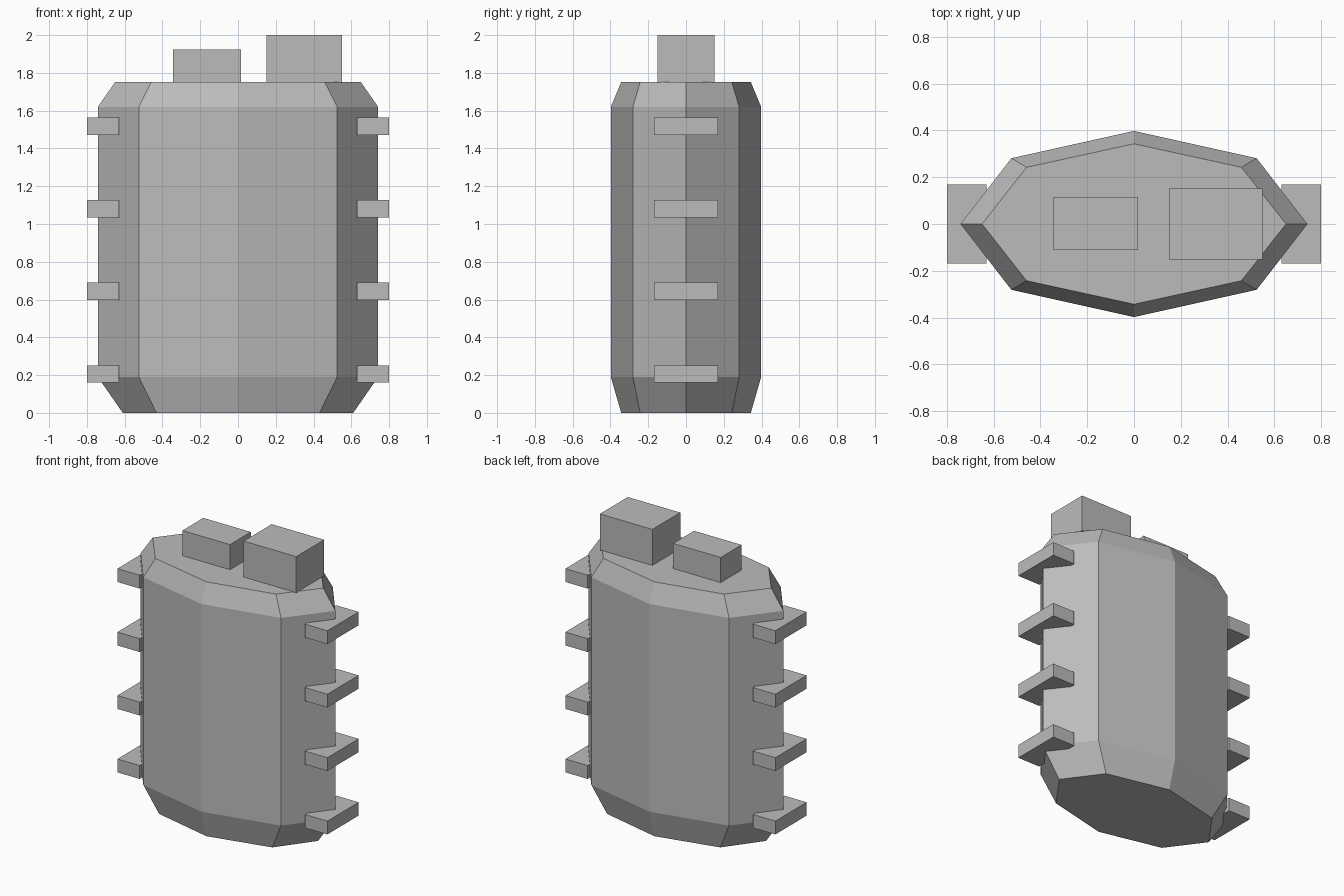
import bpy, bmesh, math

if "Cube" in bpy.data.objects:
    bpy.data.objects.remove(bpy.data.objects["Cube"])

grey = bpy.data.materials.new("plain grey")
grey.diffuse_color = (0.5, 0.5, 0.5, 1)
grey.use_nodes = True
grey.node_tree.nodes["Principled BSDF"].inputs["Base Color"].default_value = grey.diffuse_color


def add_object(name, bm):
    bmesh.ops.recalc_face_normals(bm, faces=bm.faces)
    mesh = bpy.data.meshes.new(name)
    bm.to_mesh(mesh)
    bm.free()
    mesh.materials.append(grey)
    obj = bpy.data.objects.new(name, mesh)
    bpy.context.collection.objects.link(obj)
    return obj


def box(name, x, y, z):
    """Box from (min, max) ranges."""
    bm = bmesh.new()
    bmesh.ops.create_cube(bm, size=1)
    for v in bm.verts:
        v.co = [(r[0] + r[1]) / 2 + c * (r[1] - r[0]) for r, c in zip((x, y, z), v.co)]
    return add_object(name, bm)


# Body: stretched eight-sided drum with tapered ends (z, x radius, y radius)
sections = [(0, 0.61, 0.343), (0.19, 0.742, 0.398), (1.62, 0.742, 0.398), (1.752, 0.65, 0.343)]
bm = bmesh.new()
rings = [[bm.verts.new((rx * math.cos(i * math.pi / 4), ry * math.sin(i * math.pi / 4), z))
          for i in range(8)] for z, rx, ry in sections]
for low, high in zip(rings, rings[1:]):
    for i in range(8):
        j = (i + 1) % 8
        bm.faces.new((low[i], low[j], high[j], high[i]))
bm.faces.new(rings[0])
bm.faces.new(rings[-1])
add_object("body", bm)

# Blocks on the lid
box("small_top_block", (-0.345, 0.017), (-0.112, 0.115), (1.745, 1.925))
box("large_top_block", (0.15, 0.55), (-0.152, 0.152), (1.75, 2.0))

# Four rungs up each side
for i in range(4):
    z = 0.16 + i * 0.437
    for side, x in (("left", (-0.8, -0.63)), ("right", (0.63, 0.8))):
        box(f"{side}_rung_{i + 1}", x, (-0.17, 0.17), (z, z + 0.092))
